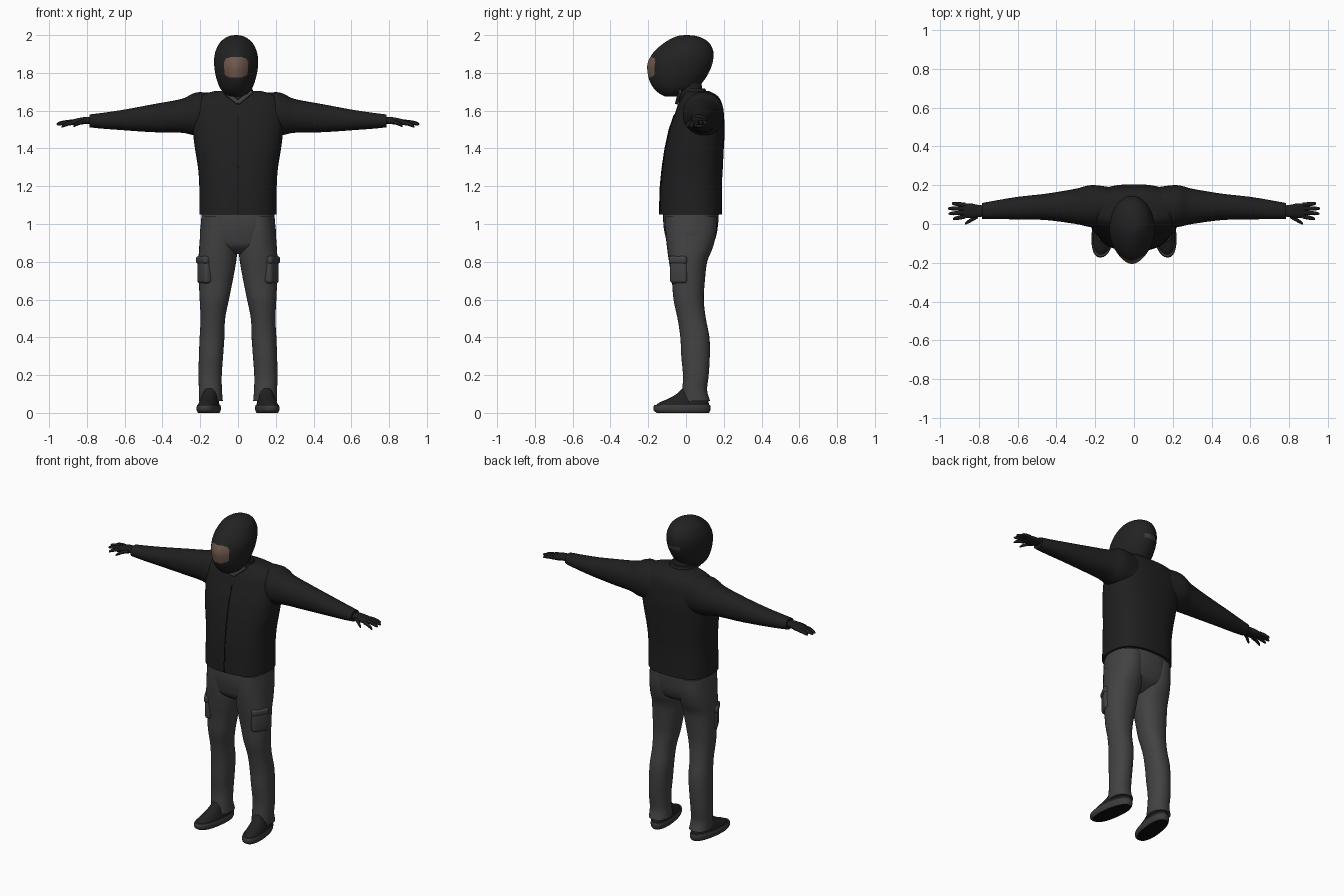
import bpy, bmesh, math
from mathutils import Vector, Euler

cube = bpy.data.objects.get("Cube")
if cube:
    bpy.data.objects.remove(cube, do_unlink=True)


def material(name, r, g, b):
    m = bpy.data.materials.new(name)
    m.use_nodes = True
    m.diffuse_color = (r, g, b, 1)
    bsdf = m.node_tree.nodes["Principled BSDF"]
    bsdf.inputs["Base Color"].default_value = (r, g, b, 1)
    bsdf.inputs["Roughness"].default_value = 0.9
    return m


JACKET = material("jacket black", 0.014, 0.014, 0.014)
SEAM = material("seam black", 0.005, 0.005, 0.005)
TROUSER = material("trouser grey", 0.055, 0.055, 0.055)
MASK = material("mask black", 0.016, 0.016, 0.016)
SKIN = material("skin brown", 0.16, 0.098, 0.075)
GREY = material("label grey", 0.05, 0.05, 0.05)
GLOVE = material("glove black", 0.012, 0.012, 0.013)
SHOE = material("shoe black", 0.015, 0.015, 0.016)
SOLE = material("sole grey", 0.045, 0.045, 0.043)


def finish(name, bm, mats, smooth=50):
    bmesh.ops.recalc_face_normals(bm, faces=bm.faces)
    me = bpy.data.meshes.new(name)
    bm.to_mesh(me)
    bm.free()
    for m in mats:
        me.materials.append(m)
    ob = bpy.data.objects.new(name, me)
    bpy.context.collection.objects.link(ob)
    bpy.ops.object.select_all(action='DESELECT')
    ob.select_set(True)
    bpy.context.view_layer.objects.active = ob
    bpy.ops.object.shade_smooth_by_angle(angle=math.radians(smooth))
    return ob


def resample(rows, steps):
    """Smooth curve through the given cross-sections."""
    rows = [Vector(r) for r in rows]
    out = []
    for i in range(len(rows) - 1):
        p0, p1, p2 = rows[max(i - 1, 0)], rows[i], rows[i + 1]
        p3 = rows[min(i + 2, len(rows) - 1)]
        for k in range(steps):
            t = k / steps
            out.append(p1 + (p2 - p0) * (t / 2) + (p0 * 2 - p1 * 5 + p2 * 4 - p3) * (t * t / 2)
                       + (p1 * 3 - p0 - p2 * 3 + p3) * (t ** 3 / 2))
    return out + [rows[-1]]


def loft(name, rows, mats, axis='z', side=1, power=2.0, seg=32, steps=4,
         taper=0.0, skew=0.0, paint=None):
    """Rows are (position, a low, a high, b low, b high) along the axis."""
    bm = bmesh.new()
    rings = []
    for t, a0, a1, b0, b1 in resample(rows, steps):
        ring = []
        for i in range(seg):
            ang = 2 * math.pi * i / seg
            c, s = math.cos(ang), math.sin(ang)
            a = math.copysign(abs(c) ** (2 / power), c) * (1 - taper * max(0, -s) ** 2)
            b = math.copysign(abs(s) ** (2 / power), s)
            a = (a0 + a1) / 2 + a * (a1 - a0) / 2
            b = (b0 + b1) / 2 + b * (b1 - b0) / 2
            p = (a - skew * b, b, t) if axis == 'z' else (t, a, b)
            ring.append(bm.verts.new((p[0] * side, p[1], p[2])))
        rings.append(ring)
    for r, q in zip(rings, rings[1:]):
        for i in range(seg):
            j = (i + 1) % seg
            bm.faces.new((r[i], r[j], q[j], q[i]))
    bm.faces.new(rings[0])
    bm.faces.new(rings[-1])
    if paint:
        for f in bm.faces:
            f.material_index = paint(f.calc_center_median())
    return finish(name, bm, mats)


def box(name, loc, size, rot, mat, bevel):
    bm = bmesh.new()
    bmesh.ops.create_cube(bm, size=1)
    bmesh.ops.scale(bm, vec=size, verts=bm.verts)
    bmesh.ops.bevel(bm, geom=bm.edges[:], offset=bevel, segments=3, affect='EDGES', profile=0.5)
    bmesh.ops.rotate(bm, matrix=Euler(rot).to_matrix(), verts=bm.verts)
    bmesh.ops.translate(bm, vec=loc, verts=bm.verts)
    return finish(name, bm, [mat])


# Jacket body
front = [(1.05, -.14), (1.2, -.135), (1.3, -.125), (1.4, -.11), (1.5, -.088), (1.58, -.06)]
half = [.205, .205, .212, .228, .24, .245]
back = [.19, .19, .195, .2, .205, .2]
body = [(z, -w, w, y, b) for (z, y), w, b in zip(front, half, back)]
body += [(1.64, -.235, .235, -.04, .19), (1.68, -.2, .2, -.015, .165), (1.705, -.12, .12, .0, .12)]
loft("jacket_body", body, [JACKET], power=2.5, seg=48)

# Front zip seam
for (z0, y0), (z1, y1) in zip(front, front[1:]):
    box("zip_seam", (0, (y0 + y1) / 2 - .001, (z0 + z1) / 2),
        (.005, .006, math.hypot(z1 - z0, y1 - y0)), (-math.atan2(y1 - y0, z1 - z0), 0, 0), SEAM, .001)

# Neck and collar
loft("neck", [(1.6, -.065, .065, -.03, .1), (1.76, -.065, .065, -.06, .08)], [MASK])
loft("collar", [(1.66, -.1, .1, -.035, .135), (1.69, -.085, .085, -.035, .115),
                (1.718, -.075, .075, -.035, .1)], [JACKET])
for side in (-1, 1):
    box("collar_flap", (side * .036, -.04, 1.672), (.1, .016, .022),
        (-.3, -side * .68, side * .25), GREY, .004)


# Head mask with face opening and rear label
def paint_head(c):
    if c.y < -.08 and (abs(c.x + .01) / .064) ** 4 + (abs(c.z - 1.83) / .054) ** 4 < 1:
        return 1
    if c.y > .08 and abs(c.x + .01) < .04 and 1.84 < c.z < 1.866:
        return 2
    return 0


widths = [(1.675, .03, -.11, -.04), (1.69, .06, -.14, .01), (1.72, .085, -.172, .06),
          (1.76, .101, -.194, .095), (1.8, .111, -.203, .12), (1.84, .116, -.205, .137),
          (1.88, .116, -.191, .145), (1.92, .107, -.162, .143), (1.96, .086, -.114, .122),
          (1.985, .057, -.07, .085), (1.996, .032, -.04, .05), (2.0, .005, -.005, .01)]
loft("head_mask", [(z, -.01 - w, -.01 + w, f, b) for z, w, f, b in widths],
     [MASK, SKIN, GREY], seg=128, steps=8, taper=.22, paint=paint_head)

# Hips
loft("trouser_hips", [(1.08, -.19, .19, -.12, .175), (1.0, -.197, .197, -.12, .17),
                      (.93, -.2, .2, -.108, .158), (.88, -.165, .165, -.09, .13),
                      (.84, -.05, .05, -.04, .06)], [TROUSER], power=2.4, seg=48)

legs = [(1.04, .01, .192, -.11, .165), (.95, .004, .2, -.108, .16), (.87, .003, .206, -.1, .14),
        (.8, .01, .209, -.09, .112), (.7, .028, .207, -.075, .1), (.6, .048, .203, -.066, .094),
        (.5, .068, .198, -.045, .105), (.4, .072, .203, -.03, .124), (.3, .079, .207, -.025, .126),
        (.2, .086, .209, -.016, .12), (.12, .085, .207, -.02, .112), (.062, .08, .206, -.025, .128)]
arms = [(.12, .02, .19, 1.46, 1.69), (.2, -.015, .2, 1.465, 1.698), (.245, -.012, .197, 1.472, 1.688),
        (.3, .0, .182, 1.483, 1.662), (.45, .02, .157, 1.486, 1.634), (.6, .024, .14, 1.496, 1.606),
        (.72, .025, .12, 1.505, 1.588), (.785, .027, .108, 1.512, 1.58)]
palm = [(.76, .04, .095, 1.53, 1.565), (.8, .036, .098, 1.53, 1.567), (.84, .03, .106, 1.525, 1.562),
        (.875, .034, .106, 1.523, 1.553), (.885, .042, .1, 1.528, 1.548)]

for side, label in ((1, "left"), (-1, "right")):
    loft(label + "_trouser_leg", legs, [TROUSER], side=side, power=2.2)
    loft(label + "_sleeve", arms, [JACKET], axis='x', side=side, power=2.1)
    loft(label + "_glove_palm", palm, [GLOVE], axis='x', side=side, power=2.4, seg=24)

    # Fingers and thumb, each a tapering bent tube
    digits = [(.87, .04, .935, .026, 1.536, 1.514), (.87, .06, .957, .053, 1.54, 1.526),
              (.87, .08, .96, .08, 1.541, 1.53), (.87, .098, .94, .106, 1.54, 1.53),
              (.805, .042, .872, .002, 1.543, 1.516)]
    for x0, y0, x1, y1, z0, z1 in digits:
        rows = []
        for t, r in ((0, .012), (.35, .0115), (.7, .010), (.93, .007), (1, .002)):
            x, y = x0 + (x1 - x0) * t, y0 + (y1 - y0) * t
            z = z0 + (z1 - z0) * t * t
            rows.append((x, y - r, y + r, z - r, z + r))
        loft(label + "_glove_finger", rows, [GLOVE], axis='x', side=side, seg=12, steps=2)

    # Thigh cargo pocket and flap
    box(label + "_cargo_pocket", (side * .176, -.035, .755), (.05, .1, .14),
        (0, 0, -side * .5), TROUSER, .018)
    box(label + "_pocket_flap", (side * .178, -.037, .81), (.054, .104, .04),
        (0, 0, -side * .5), TROUSER, .012)

    # Shoe: dark tread, grey sole, black upper
    loft(label + "_shoe_sole", [(0, .1, .205, -.155, .122), (.012, .093, .212, -.17, .128),
                                (.03, .092, .213, -.173, .13), (.042, .096, .209, -.168, .127)],
         [SOLE, SEAM], side=side, power=2.3, skew=.12,
         paint=lambda c: 1 if c.z < .002 else 0)
    loft(label + "_shoe_upper", [(.035, .097, .208, -.165, .124), (.055, .102, .203, -.14, .12),
                                 (.075, .107, .197, -.095, .115), (.1, .108, .19, -.05, .11),
                                 (.13, .108, .185, -.02, .1)],
         [SHOE], side=side, power=2.2, skew=.12)
